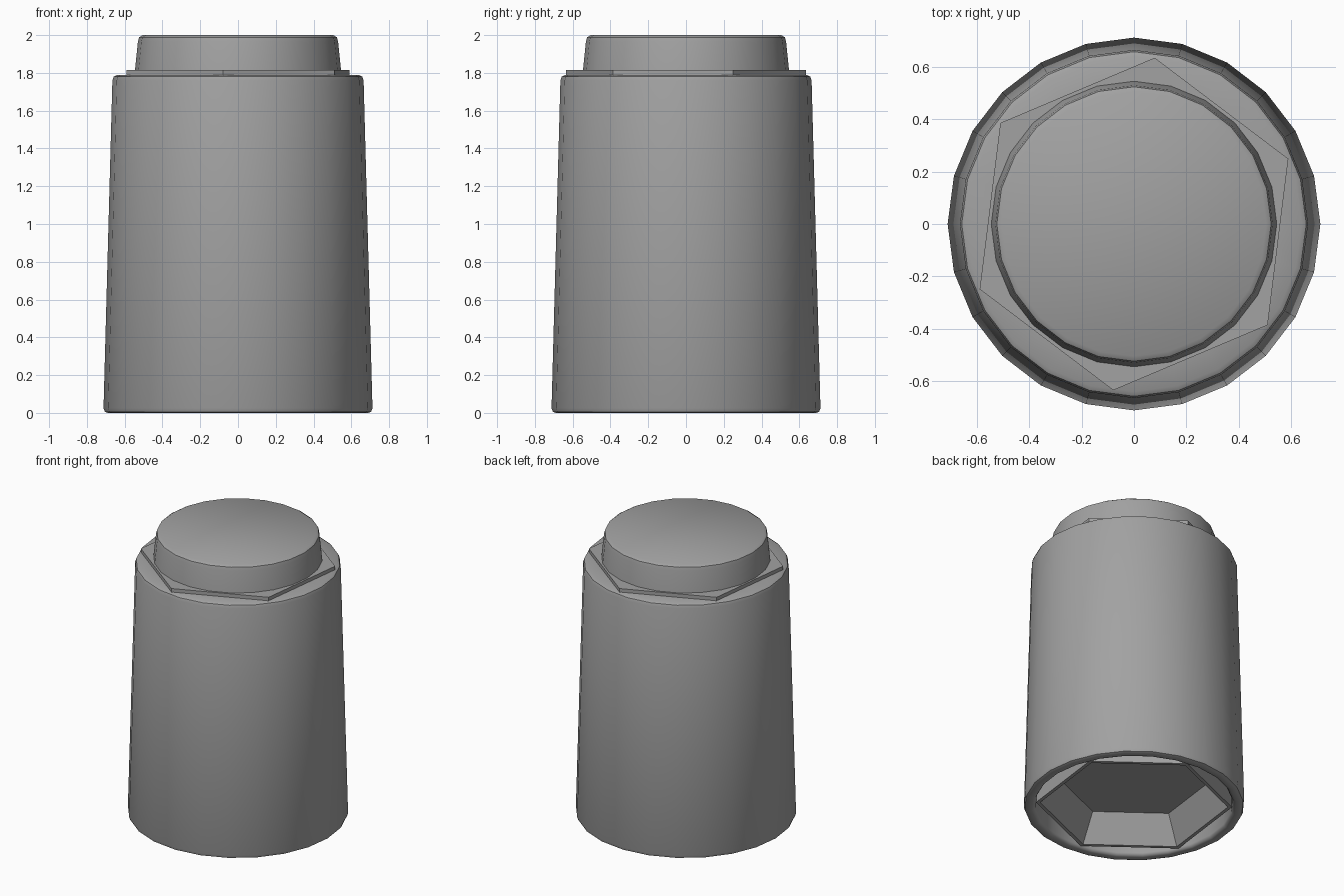
import bpy, bmesh, math

cube = bpy.data.objects.get("Cube")
if cube:
    bpy.data.objects.remove(cube, do_unlink=True)

grey = bpy.data.materials.new("plain_grey")
grey.use_nodes = True
colour = (0.36, 0.36, 0.36, 1)
grey.diffuse_color = colour
grey.node_tree.nodes["Principled BSDF"].inputs["Base Color"].default_value = colour


def lathe(name, profile, sides, turn=0, closed=False, smooth=40):
    """Spin (radius, height) points, bottom to top, around z; cap open ends."""
    bm = bmesh.new()
    rings = []
    for r, z in profile:
        angles = [math.radians(turn) + math.tau * i / sides for i in range(sides)]
        rings.append([bm.verts.new((r * math.cos(a), r * math.sin(a), z)) for a in angles])
    pairs = list(zip(rings, rings[1:]))
    if closed:
        pairs.append((rings[-1], rings[0]))
    else:
        bm.faces.new(rings[0][::-1])
        bm.faces.new(rings[-1])
    for low, high in pairs:
        for i in range(sides):
            j = (i + 1) % sides
            bm.faces.new((low[i], low[j], high[j], high[i]))
    bmesh.ops.recalc_face_normals(bm, faces=bm.faces)
    mesh = bpy.data.meshes.new(name)
    bm.to_mesh(mesh)
    bm.free()
    mesh.materials.append(grey)
    obj = bpy.data.objects.new(name, mesh)
    bpy.context.collection.objects.link(obj)
    bpy.ops.object.select_all(action='DESELECT')
    obj.select_set(True)
    bpy.context.view_layer.objects.active = obj
    if smooth:
        bpy.ops.object.shade_smooth_by_angle(angle=math.radians(smooth))
    return obj


# Tapered sleeve with rounded lips and an open underside
lathe("sleeve", [(0.69, 0), (0.705, 0.006), (0.712, 0.025),
                 (0.665, 1.76), (0.658, 1.78), (0.64, 1.79),
                 (0.5, 1.79), (0.5, 1.7), (0.62, 1.7),
                 (0.635, 0.02), (0.645, 0.005), (0.66, 0)], 24, closed=True)

# Six-sided core: its top shows as a thin plate, its underside has a pocket
lathe("hex_core", [(0.49, 0.2), (0.605, 0.012), (0.632, 0.012), (0.64, 1.815)],
      6, turn=22.9, smooth=0)

# Raised round cap
lathe("top_cap", [(0.55, 1.77), (0.53, 1.965), (0.524, 1.988), (0.505, 2)], 24)
